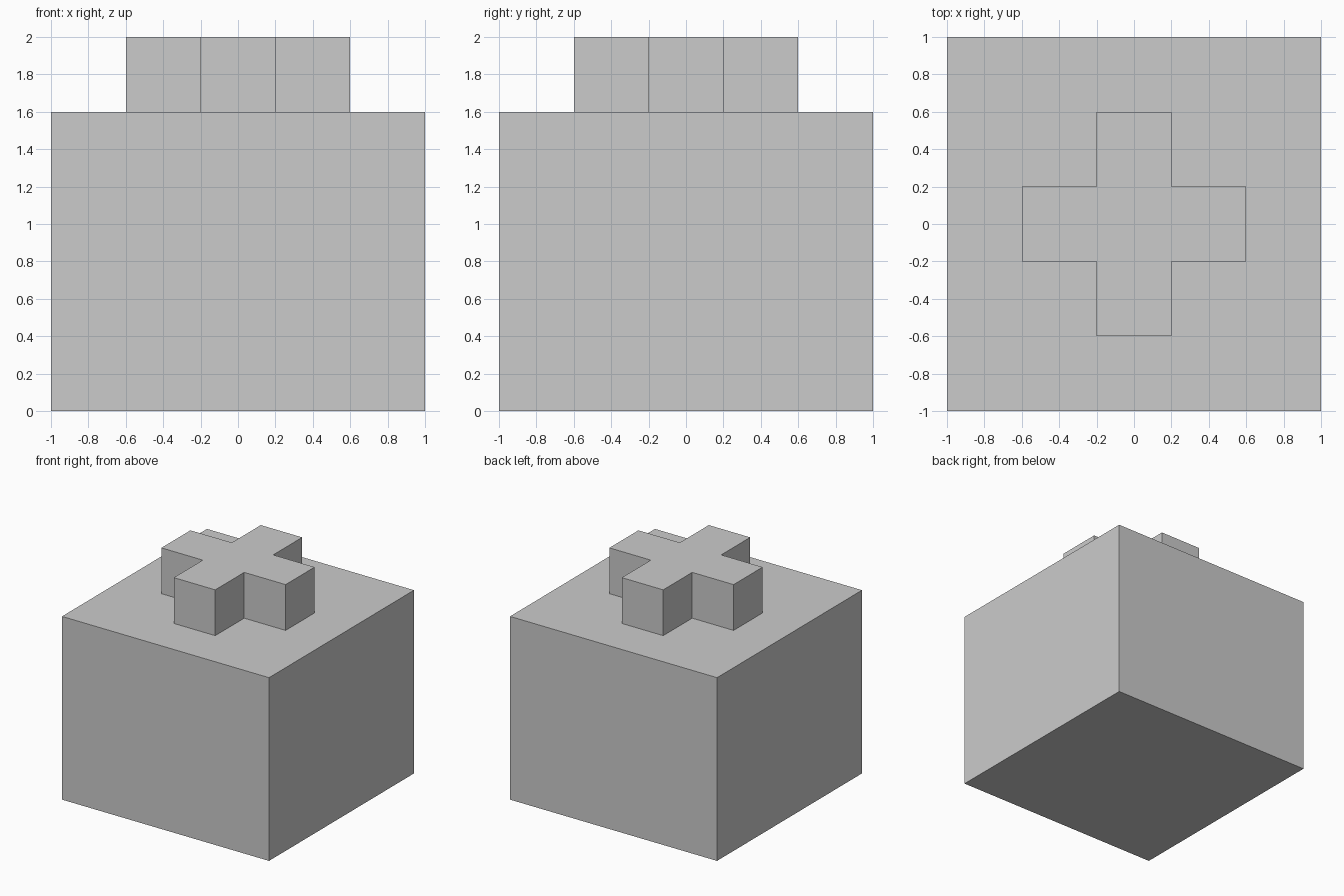
import bpy
import bmesh
from mathutils import Matrix, Vector

if "Cube" in bpy.data.objects:
    bpy.data.objects.remove(bpy.data.objects["Cube"])


def extrude_profile(name, points, z0, z1):
    """Closed prism from a flat outline."""
    bm = bmesh.new()
    face = bm.faces.new([bm.verts.new((p.x, p.y, z0)) for p in points])
    top = bmesh.ops.extrude_face_region(bm, geom=[face], use_keep_orig=True)["geom"]
    verts = [g for g in top if isinstance(g, bmesh.types.BMVert)]
    bmesh.ops.translate(bm, verts=verts, vec=(0, 0, z1 - z0))
    bmesh.ops.recalc_face_normals(bm, faces=bm.faces)
    mesh = bpy.data.meshes.new(name)
    bm.to_mesh(mesh)
    bm.free()
    obj = bpy.data.objects.new(name, mesh)
    bpy.context.collection.objects.link(obj)
    return obj


def four_fold(corner_points):
    """Repeat one quarter of an outline around the z axis."""
    return [Matrix.Rotation(-k * 1.5707963268, 2) @ Vector(p)
            for k in range(4) for p in corner_points]


# Base block
extrude_profile("base_block", four_fold([(1, 1)]), 0.0, 1.6)

# Plus-shaped stud on top
arm, half = 0.6, 0.2
extrude_profile("cross_stud", four_fold([(-half, arm), (half, arm), (half, half)]), 1.6, 2.0)
